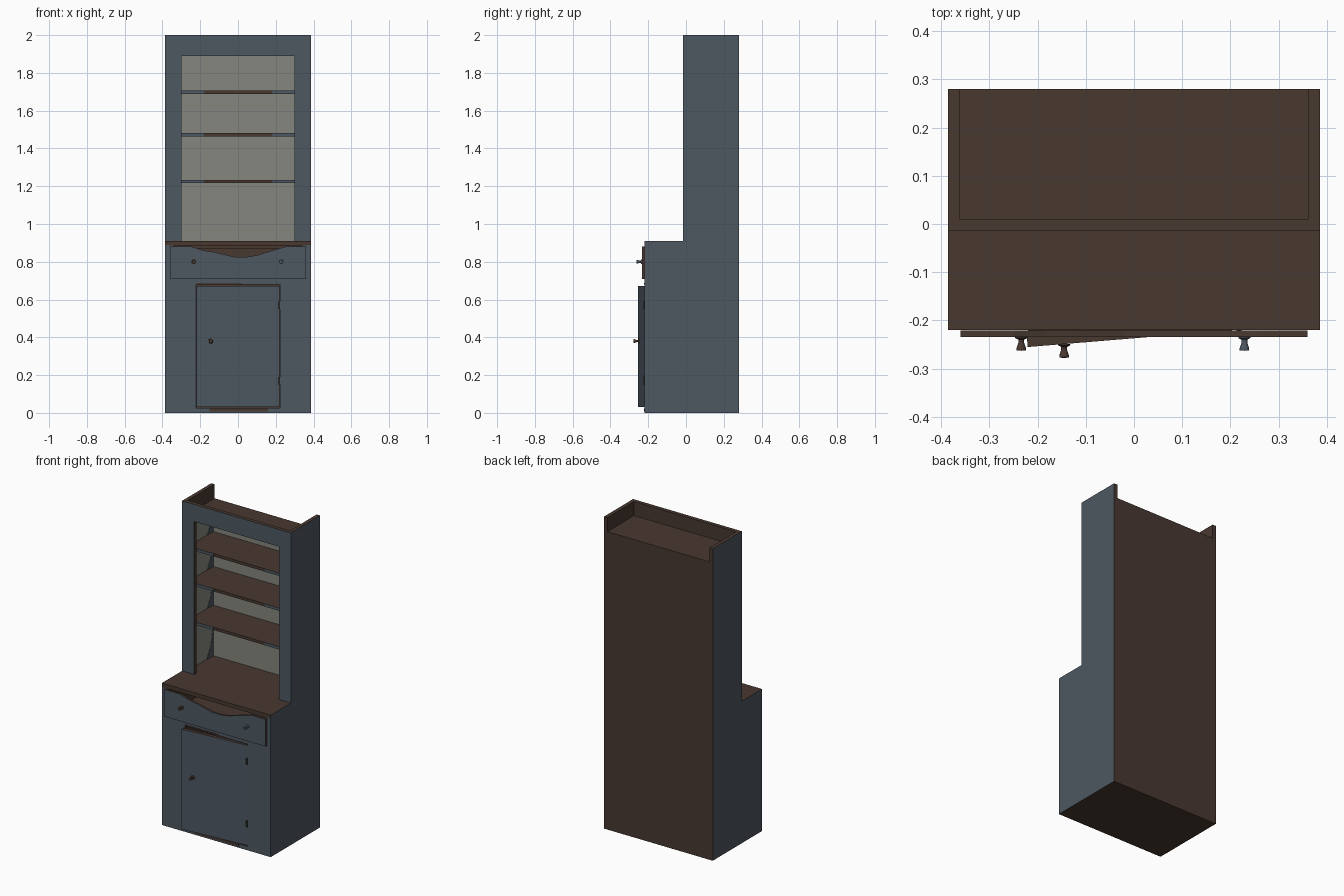
import bpy, bmesh, math
from mathutils import Vector, Matrix

cube = bpy.data.objects.get("Cube")
if cube:
    bpy.data.objects.remove(cube, do_unlink=True)


def material(name, rgb):
    m = bpy.data.materials.new(name)
    m.use_nodes = True
    m.diffuse_color = (*rgb, 1)
    m.node_tree.nodes["Principled BSDF"].inputs["Base Color"].default_value = (*rgb, 1)
    return m


WOOD = material("dark brown wood", (0.066, 0.04, 0.03))
BLUE = material("slate blue paint", (0.074, 0.096, 0.12))
LINING = material("warm grey lining", (0.24, 0.24, 0.21))
IRON = material("dark iron", (0.02, 0.018, 0.016))

DIRS = {"-x": (-1, 0, 0), "+x": (1, 0, 0), "-y": (0, -1, 0),
        "+y": (0, 1, 0), "-z": (0, 0, -1), "+z": (0, 0, 1)}


def finish(name, bm, base, painted):
    """Faces looking along a painted direction take that paint."""
    bmesh.ops.recalc_face_normals(bm, faces=bm.faces)
    mats = [base] + [m for m in dict.fromkeys(painted.values()) if m != base]
    for f in bm.faces:
        for d, m in painted.items():
            if f.normal.dot(Vector(DIRS[d])) > 0.9:
                f.material_index = mats.index(m)
    me = bpy.data.meshes.new(name)
    bm.to_mesh(me)
    bm.free()
    for m in mats:
        me.materials.append(m)
    ob = bpy.data.objects.new(name, me)
    bpy.context.collection.objects.link(ob)
    return ob


def prism(name, axis, pts, a, b, base, painted={}):
    """Extrude a profile along x (points y, z) or along y (points x, z)."""
    bm = bmesh.new()
    place = (lambda p: (a, *p)) if axis == "x" else (lambda p: (p[0], a, p[1]))
    face = bm.faces.new([bm.verts.new(place(p)) for p in pts])
    new = bmesh.ops.extrude_face_region(bm, geom=[face])["geom"]
    step = Vector((b - a, 0, 0)) if axis == "x" else Vector((0, b - a, 0))
    bmesh.ops.translate(bm, vec=step, verts=[v for v in new if isinstance(v, bmesh.types.BMVert)])
    return finish(name, bm, base, painted)


def box(name, x0, x1, y0, y1, z0, z1, base, painted={}):
    return prism(name, "y", [(x0, z0), (x1, z0), (x1, z1), (x0, z1)], y0, y1, base, painted)


W, T = 0.386, 0.024
IN = W - T
FRONT, STEP, BACK = -0.22, -0.015, 0.28
PAINT = {"-y": BLUE}
SHELVES = (1.225, 1.473, 1.697)

# Stepped side panels, lining and worn corners
side_profile = [(FRONT, 0), (BACK, 0), (BACK, 2), (STEP, 2), (STEP, 0.89), (FRONT, 0.89)]
for s, side in ((-1, "right"), (1, "left")):
    out = "+x" if s > 0 else "-x"
    prism(side + "_side_panel", "x", side_profile, s * IN, s * W, WOOD, {out: BLUE, "-y": BLUE})
    box(side + "_lining", *sorted((s * IN, s * (IN - 0.003))), 0.01, 0.262, 0.91, 1.89, LINING)
    for i, z in enumerate((0.91,) + SHELVES):
        prism(f"{side}_corner_patch_{i}", "x",
              [(0.26, z), (0.195, z), (0.235, z + 0.07), (0.26, z + 0.18)],
              s * (IN - 0.003), s * (IN - 0.005), BLUE)

# Back, floor, counter and top boards
box("back_panel_lower", -IN, IN, 0.26, BACK, 0, 0.9, WOOD)
box("back_panel_upper", -IN, IN, 0.26, BACK, 0.9, 1.91, WOOD, {"-y": LINING})
box("floor_board", -IN, IN, FRONT + 0.02, 0.26, 0, 0.02, WOOD)
box("counter_front", -W, W, FRONT, STEP, 0.885, 0.91, WOOD, {"-x": BLUE, "+x": BLUE})
box("counter_back", -IN, IN, STEP, 0.26, 0.885, 0.91, WOOD)
box("top_board", -IN, IN, 0.01, 0.26, 1.89, 1.91, WOOD)

# Upper front frame
for s, side in ((-1, "right"), (1, "left")):
    x0, x1 = sorted((s * 0.3, s * IN))
    box(side + "_upper_stile", x0, x1, STEP, 0.01, 0.91, 2, WOOD, PAINT)
    x0, x1 = sorted((s * 0.223, s * IN))
    box(side + "_lower_stile", x0, x1, FRONT, FRONT + 0.024, 0, 0.68, WOOD, PAINT)
    x0, x1 = sorted((s * 0.34, s * IN))
    box(side + "_drawer_stile", x0, x1, FRONT, FRONT + 0.024, 0.68, 0.885, WOOD, PAINT)
box("upper_rail", -0.3, 0.3, STEP, 0.01, 1.89, 2, WOOD, PAINT)
box("middle_rail", -0.34, 0.34, FRONT, FRONT + 0.024, 0.68, 0.72, WOOD, PAINT)
box("bottom_rail", -0.223, 0.223, FRONT, FRONT + 0.024, 0, 0.025, WOOD, PAINT)
box("worn_rail_patch", -0.15, 0.16, FRONT - 0.002, FRONT, 0.008, 0.024, WOOD)
box("worn_rail_edge", -0.22, 0.02, FRONT - 0.002, FRONT, 0.68, 0.688, WOOD)

# Shelves with paint left near the ends
for i, z in enumerate(SHELVES):
    box(f"shelf_{i}", -IN, IN, 0.012, 0.26, z - 0.009, z + 0.009, WOOD)
    for s in (-1, 1):
        x0, x1 = sorted((s * 0.18, s * IN))
        box(f"shelf_paint_{i}", x0, x1, 0.0105, 0.012, z - 0.009, z + 0.009, BLUE)

# Drawer with a scooped front
scoop = [(0.26, 0.882), (0.2, 0.865), (0.15, 0.85), (0.1, 0.835), (0.05, 0.826), (-0.02, 0.826),
         (-0.07, 0.838), (-0.12, 0.85), (-0.19, 0.862), (-0.25, 0.882)]
prism("drawer_front", "y", [(-0.36, 0.708), (0.36, 0.708), (0.36, 0.882)] + scoop + [(-0.36, 0.882)],
      -0.234, FRONT - 0.001, WOOD, PAINT)
box("drawer_bottom", -0.335, 0.335, FRONT, 0.2, 0.722, 0.735, WOOD)
box("drawer_back", -0.335, 0.335, 0.19, 0.2, 0.735, 0.87, WOOD)
for s in (-1, 1):
    x0, x1 = sorted((s * 0.325, s * 0.335))
    box("drawer_side", x0, x1, FRONT, 0.19, 0.735, 0.87, WOOD)

# Door slightly ajar about its left hinge
AJAR = math.radians(4.7)
door = box("door", -0.442, 0, 0, 0.022, 0.03, 0.672, WOOD, PAINT)
door.location = (0.22, FRONT + 0.001, 0)
door.rotation_euler.z = AJAR
for z in (0.17, 0.57):
    box("hinge", 0.213, 0.223, FRONT - 0.006, FRONT, z - 0.02, z + 0.02, IRON)


# Turned knobs, lathed along y
def knob(name, x, y, z, mat):
    profile = [(0, 0), (0.013, 0), (0.012, 0.003), (0.006, 0.006), (0.006, 0.012),
               (0.010, 0.024), (0.010, 0.028), (0, 0.029)]
    bm = bmesh.new()
    vs = [bm.verts.new((r, 0, h)) for r, h in profile]
    es = [bm.edges.new(e) for e in zip(vs, vs[1:])]
    bmesh.ops.spin(bm, geom=vs + es, cent=(0, 0, 0), axis=(0, 0, 1),
                   angle=math.tau, steps=12, use_duplicate=False)
    bmesh.ops.remove_doubles(bm, verts=bm.verts, dist=1e-5)
    bmesh.ops.transform(bm, matrix=Matrix.Translation((x, y, z)) @ Matrix.Rotation(math.pi / 2, 4, "X"),
                        verts=bm.verts)
    return finish(name, bm, mat, {})


knob("right_drawer_knob", -0.234, -0.234, 0.8, WOOD)
knob("left_drawer_knob", 0.229, -0.234, 0.8, BLUE)
knob("door_knob", -0.145, -0.249, 0.38, WOOD)
